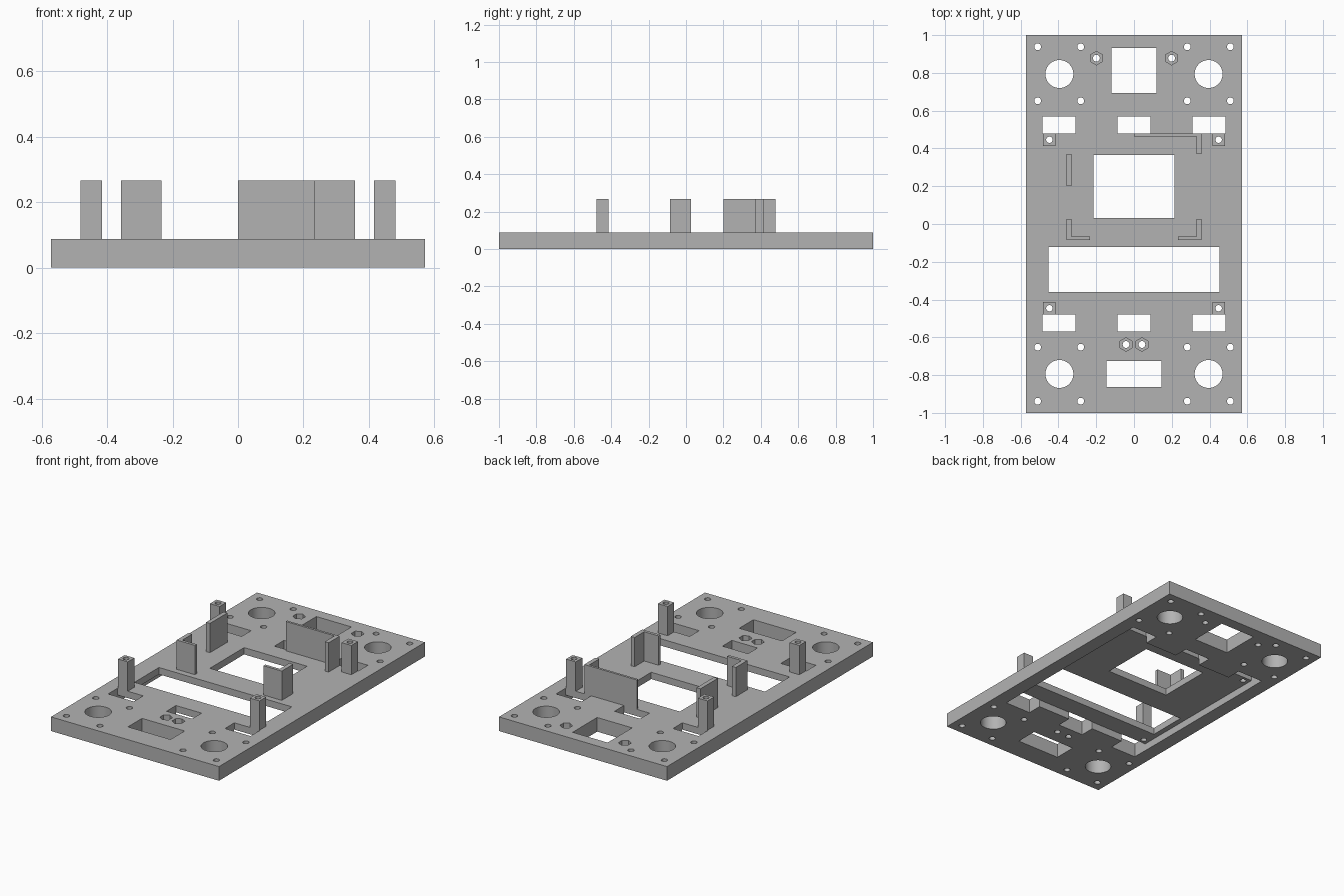
import bpy
import bmesh
import math
from mathutils import Matrix

cube = bpy.data.objects.get("Cube")
if cube:
    bpy.data.objects.remove(cube, do_unlink=True)

TOP, TALL, RECESS = 0.087, 0.267, 0.045

grey = bpy.data.materials.new("plain grey")
grey.use_nodes = True
grey.diffuse_color = (0.45, 0.45, 0.45, 1)
grey.node_tree.nodes["Principled BSDF"].inputs["Base Color"].default_value = grey.diffuse_color


def finish(name, bm):
    mesh = bpy.data.meshes.new(name)
    bm.to_mesh(mesh)
    bm.free()
    mesh.materials.append(grey)
    obj = bpy.data.objects.new(name, mesh)
    bpy.context.collection.objects.link(obj)
    return obj


def prism(name, points, z0, z1):
    """Extrude a flat outline from z0 up to z1."""
    bm = bmesh.new()
    face = bm.faces.new([bm.verts.new((x, y, z0)) for x, y in points])
    out = bmesh.ops.extrude_face_region(bm, geom=[face])
    verts = [v for v in out["geom"] if isinstance(v, bmesh.types.BMVert)]
    bmesh.ops.translate(bm, verts=verts, vec=(0, 0, z1 - z0))
    bmesh.ops.recalc_face_normals(bm, faces=bm.faces)
    return finish(name, bm)


def box(name, x0, x1, y0, y1, z0, z1):
    return prism(name, [(x0, y0), (x1, y0), (x1, y1), (x0, y1)], z0, z1)


def cylinder(name, x, y, r, z0, z1, sides=32):
    ring = [math.tau * (i + 0.5) / sides for i in range(sides)]
    return prism(name, [(x + r * math.cos(a), y + r * math.sin(a)) for a in ring], z0, z1)


def cut(target, cutters):
    """Subtract the cutters, then discard them."""
    bpy.context.view_layer.objects.active = target
    for cutter in cutters:
        cutter.hide_render = True
        mod = target.modifiers.new("cut", 'BOOLEAN')
        mod.operation, mod.solver, mod.object = 'DIFFERENCE', 'EXACT', cutter
        bpy.ops.object.modifier_apply(modifier=mod.name)
        bpy.data.objects.remove(cutter, do_unlink=True)
    for o in bpy.context.selected_objects:
        o.select_set(False)
    target.select_set(True)
    bpy.ops.object.shade_smooth_by_angle(angle=math.radians(30))


# Base plate with an underside recess
plate = box("base_plate", -0.571, 0.571, -1, 1, 0, TOP)
LOW, HIGH = -0.05, TOP + 0.05
cutters = [box("recess", -0.485, 0.485, -0.48, 0.48, LOW, RECESS)]

# Rectangular openings
for x0, x1, y0, y1 in [(-0.119, 0.119, 0.693, 0.931),
                       (-0.214, 0.214, 0.032, 0.365),
                       (-0.452, 0.452, -0.36, -0.122),
                       (-0.145, 0.145, -0.862, -0.725)]:
    cutters.append(box("opening", x0, x1, y0, y1, LOW, HIGH))

# Strap slots, wheel holes and bolt holes, mirrored front to back
for s in (-1, 1):
    for x in (-0.397, 0, 0.397):
        cutters.append(box("slot", x - 0.087, x + 0.087,
                           s * 0.524 - 0.046, s * 0.524 + 0.046, LOW, HIGH))
    for m in (-1, 1):
        cutters.append(cylinder("large_hole", m * 0.395, s * 0.794, 0.074, LOW, HIGH, 48))
        cutters.append(cylinder("post_bore", m * 0.448, s * 0.446, 0.017, LOW, HIGH, 24))
        for x in (0.282, 0.51):
            for y in (0.652, 0.938):
                cutters.append(cylinder("bolt_hole", m * x, s * y, 0.018, LOW, HIGH, 24))

# Hexagonal nut pockets over narrow holes
for x, y in [(0.199, 0.878), (0.042, -0.638)]:
    for m in (-1, 1):
        cutters.append(cylinder("nut_pocket", m * x, y, 0.036, RECESS, HIGH, 6))
        cutters.append(cylinder("nut_hole", m * x, y, 0.018, LOW, HIGH, 24))
cut(plate, cutters)

# Four bored square posts
for sx, side in ((-1, "right"), (1, "left")):
    for sy, end in ((-1, "front"), (1, "back")):
        x, y = sx * 0.448, sy * 0.446
        post = box(f"{end}_{side}_post", x - 0.033, x + 0.033, y - 0.032, y + 0.032, TOP, TALL)
        cut(post, [cylinder("bore", x, y, 0.017, LOW, TALL + 0.05, 24)])

# Upright retaining walls around the central opening
IN, OUT = 0.331, 0.357
for s, side in ((-1, "right"), (1, "left")):
    prism(f"front_{side}_corner_wall",
          [(s * x, y) for x, y in [(OUT, -0.085), (OUT, 0.026), (IN, 0.026),
                                   (IN, -0.067), (0.233, -0.067), (0.233, -0.085)]],
          TOP, TALL)
box("back_right_wall", -OUT, -IN, 0.2, 0.37, TOP, TALL)
prism("back_left_corner_wall",
      [(0, 0.478), (0, 0.464), (IN, 0.464), (IN, 0.37), (OUT, 0.37), (OUT, 0.478)],
      TOP, TALL)
